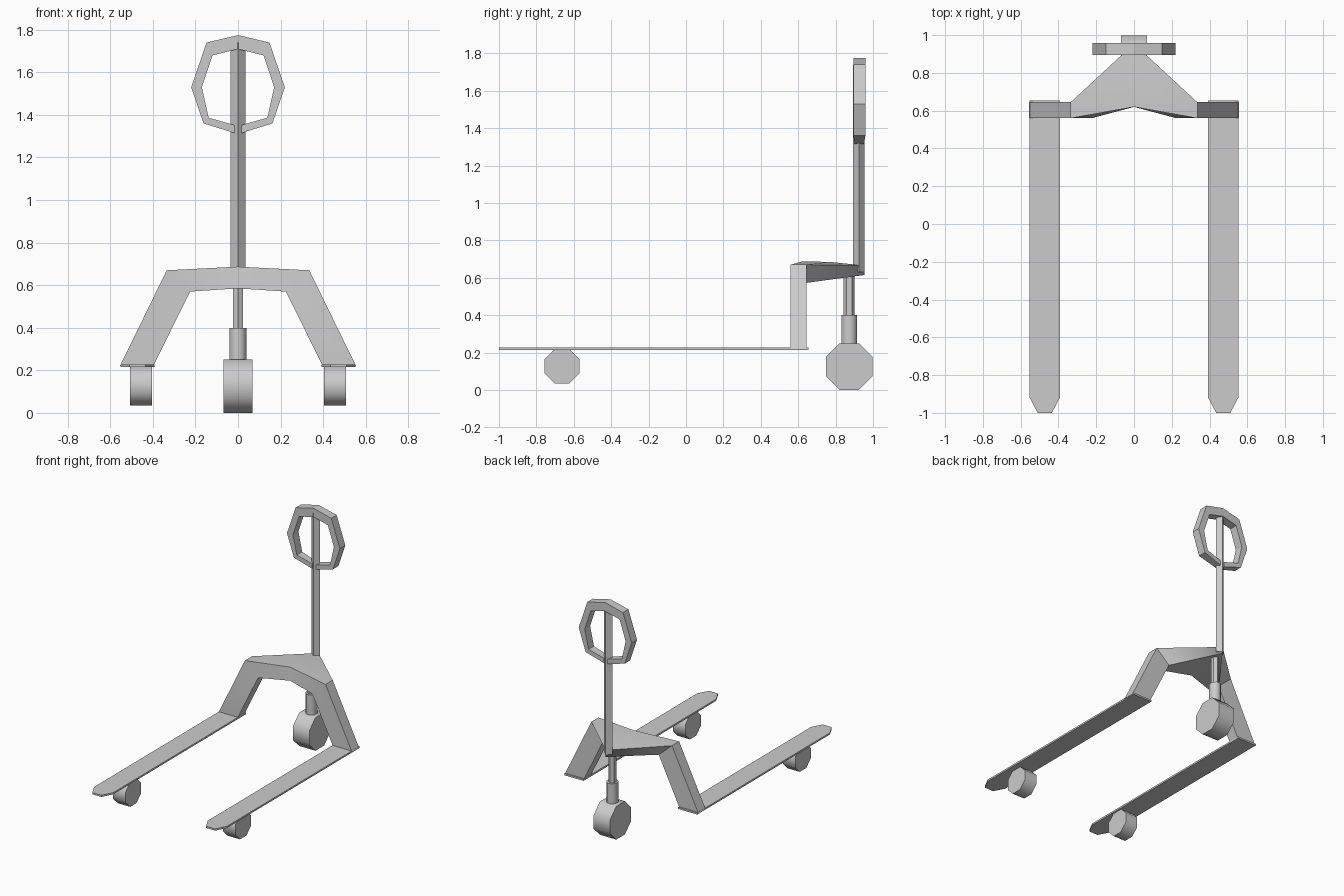
import bpy, bmesh, math

if "Cube" in bpy.data.objects:
    bpy.data.objects.remove(bpy.data.objects["Cube"])


def make(name, verts, faces, mirror=False, smooth=None):
    me = bpy.data.meshes.new(name)
    me.from_pydata(verts, [], faces)
    bm = bmesh.new()
    bm.from_mesh(me)
    bmesh.ops.recalc_face_normals(bm, faces=bm.faces)
    bm.to_mesh(me)
    bm.free()
    ob = bpy.data.objects.new(name, me)
    bpy.context.collection.objects.link(ob)
    if mirror:
        ob.modifiers.new("Mirror", "MIRROR").use_axis[0] = True
    if smooth:
        bpy.context.view_layer.objects.active = ob
        ob.select_set(True)
        bpy.ops.object.shade_smooth_by_angle(angle=math.radians(smooth))
        ob.select_set(False)
    return ob


def prism(name, bottom, top, **kw):
    """Solid between two matching outlines."""
    n = len(bottom)
    sides = [(i, (i + 1) % n, n + (i + 1) % n, n + i) for i in range(n)]
    return make(name, bottom + top, sides + [tuple(range(n)), tuple(range(n, 2 * n))], **kw)


def ngon(n, r, a0):
    return [(r * math.cos(a0 + math.tau * i / n), r * math.sin(a0 + math.tau * i / n))
            for i in range(n)]


def wheel(name, x0, x1, y, z, r, **kw):
    pts = ngon(8, r, math.pi / 8)
    prism(name, [(x0, y + a, z + b) for a, b in pts],
          [(x1, y + a, z + b) for a, b in pts], smooth=50, **kw)


def post(name, n, rx, ry, y, z0, z1, a0=0, **kw):
    pts = ngon(n, 1, a0)
    prism(name, [(a * rx, y + b * ry, z0) for a, b in pts],
          [(a * rx, y + b * ry, z1) for a, b in pts], **kw)


# Forks with chamfered tips
outline = [(0.393, 0.655), (0.393, -0.92), (0.435, -1), (0.51, -1), (0.552, -0.92), (0.552, 0.655)]
prism("fork", [(x, y, 0.215) for x, y in outline],
      [(x, y, 0.228) for x, y in outline], mirror=True)

# Wheels
wheel("fork_wheel", 0.405, 0.508, -0.663, 0.127, 0.1, mirror=True)
wheel("steering_wheel", -0.068, 0.068, 0.873, 0.125, 0.135)

# Arched frame: leg foot, shoulder, centre line (half, mirrored)
foot = [(0.555, 0.56, 0.22), (0.398, 0.56, 0.22), (0.398, 0.645, 0.22), (0.555, 0.645, 0.22)]
shoulder = [(0.335, 0.56, 0.67), (0.225, 0.56, 0.57), (0.225, 0.645, 0.573), (0.335, 0.645, 0.67)]
centre = [(0, 0.62, 0.687), (0, 0.62, 0.585), (0, 0.955, 0.615), (0, 0.955, 0.665), (0, 0.77, 0.685)]
faces = [(0, 1, 2, 3)]
faces += [(i, (i + 1) % 4, 4 + (i + 1) % 4, 4 + i) for i in range(4)]
faces += [(4 + i, 5 + i, 9 + i, 8 + i) for i in range(3)]
faces += [(4, 8, 12), (4, 12, 7), (7, 12, 11)]
make("frame", foot + shoulder + centre, faces, mirror=True, smooth=30)

# Steering column, sleeve and handle pole
post("steering_column", 6, 0.027, 0.03, 0.872, 0.38, 0.64, math.pi / 6)
post("column_sleeve", 8, 0.042, 0.044, 0.873, 0.2, 0.4, math.pi / 8, smooth=50)
post("handle_pole", 4, 0.035, 0.031, 0.924, 0.63, 1.74)

# Handle loop, open at the bottom
outer = [(0, 1.775), (0.148, 1.74), (0.22, 1.53), (0.162, 1.36), (0.016, 1.315)]
inner = [(0, 1.71), (0.12, 1.68), (0.17, 1.53), (0.138, 1.387), (0.016, 1.352)]
verts = []
for i, ((xo, zo), (xi, zi)) in enumerate(zip(outer, inner)):
    d = 0.025 if i == 4 else 0.032
    verts += [(xo, 0.927 - d, zo), (xi, 0.927 - d, zi), (xi, 0.927 + d, zi), (xo, 0.927 + d, zo)]
faces = [(4 * s + i, 4 * s + (i + 1) % 4, 4 * s + 4 + (i + 1) % 4, 4 * s + 4 + i)
         for s in range(4) for i in range(4)]
make("handle_loop", verts, faces + [(16, 17, 18, 19)], mirror=True)
